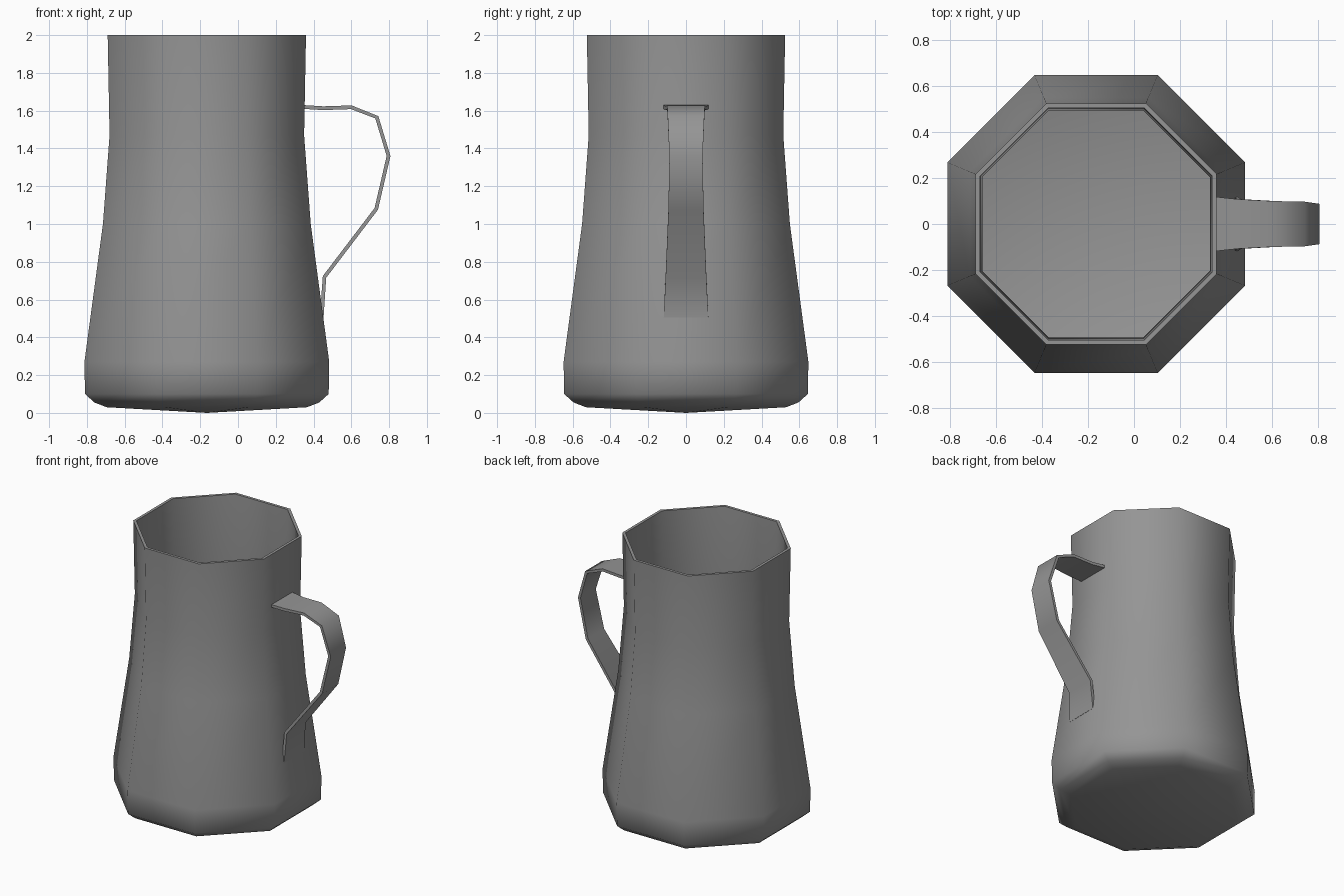
import bpy, bmesh, math
from mathutils import Vector

cube = bpy.data.objects.get("Cube")
if cube:
    bpy.data.objects.remove(cube, do_unlink=True)

SIDES = 8
CENTRE_X = -0.165
WALL = 0.02

grey = bpy.data.materials.new("plain grey")
grey.use_nodes = True
colour = (0.3, 0.3, 0.3, 1)
grey.diffuse_color = colour
grey.node_tree.nodes["Principled BSDF"].inputs["Base Color"].default_value = colour


def finish(name, bm, angle):
    bmesh.ops.recalc_face_normals(bm, faces=bm.faces)
    mesh = bpy.data.meshes.new(name)
    bm.to_mesh(mesh)
    bm.free()
    mesh.materials.append(grey)
    obj = bpy.data.objects.new(name, mesh)
    bpy.context.collection.objects.link(obj)
    bpy.ops.object.select_all(action="DESELECT")
    obj.select_set(True)
    bpy.context.view_layer.objects.active = obj
    bpy.ops.object.shade_smooth_by_angle(angle=math.radians(angle))
    return obj


# Jug body: outer profile, then the same profile inset for the inside
outer = [(0.53, 0.03), (0.595, 0.055), (0.645, 0.10), (0.648, 0.27),
         (0.55, 1.0), (0.515, 1.47), (0.525, 2.0)]
inner = [(r - WALL, z + (WALL if z < 0.1 else 0)) for r, z in reversed(outer)]

bm = bmesh.new()
rings = []
for apothem, z in outer + inner:
    radius = apothem / math.cos(math.pi / SIDES)
    angles = [(i + 0.5) * 2 * math.pi / SIDES for i in range(SIDES)]
    rings.append([bm.verts.new((CENTRE_X + radius * math.cos(a),
                                radius * math.sin(a), z)) for a in angles])
for a, b in zip(rings, rings[1:]):
    for i in range(SIDES):
        j = (i + 1) % SIDES
        bm.faces.new((a[i], a[j], b[j], b[i]))
# Shallow pointed base and floor
for ring, z in ((rings[0], 0.0), (rings[-1], WALL)):
    tip = bm.verts.new((CENTRE_X, 0, z))
    for i in range(SIDES):
        bm.faces.new((ring[i], ring[(i + 1) % SIDES], tip))
finish("jug_body", bm, 60)

# Handle: a flat strap swept along a path of (x, z, half width)
path = [(0.34, 1.62, 0.12), (0.45, 1.613, 0.108), (0.60, 1.618, 0.1),
        (0.735, 1.565, 0.097), (0.797, 1.36, 0.088), (0.732, 1.08, 0.093),
        (0.458, 0.72, 0.108), (0.443, 0.505, 0.118)]
points = [Vector((x, 0, z)) for x, z, w in path]
bm = bmesh.new()
sections = []
for i, p in enumerate(points):
    along = points[min(i + 1, len(points) - 1)] - points[max(i - 1, 0)]
    across = Vector((-along.z, 0, along.x)).normalized() * WALL / 2
    side = Vector((0, path[i][2], 0))
    sections.append([bm.verts.new(p + across * s + side * t)
                     for s, t in ((1, 1), (1, -1), (-1, -1), (-1, 1))])
for a, b in zip(sections, sections[1:]):
    for i in range(4):
        j = (i + 1) % 4
        bm.faces.new((a[i], a[j], b[j], b[i]))
bm.faces.new(sections[0])
bm.faces.new(sections[-1])
finish("handle", bm, 60)
